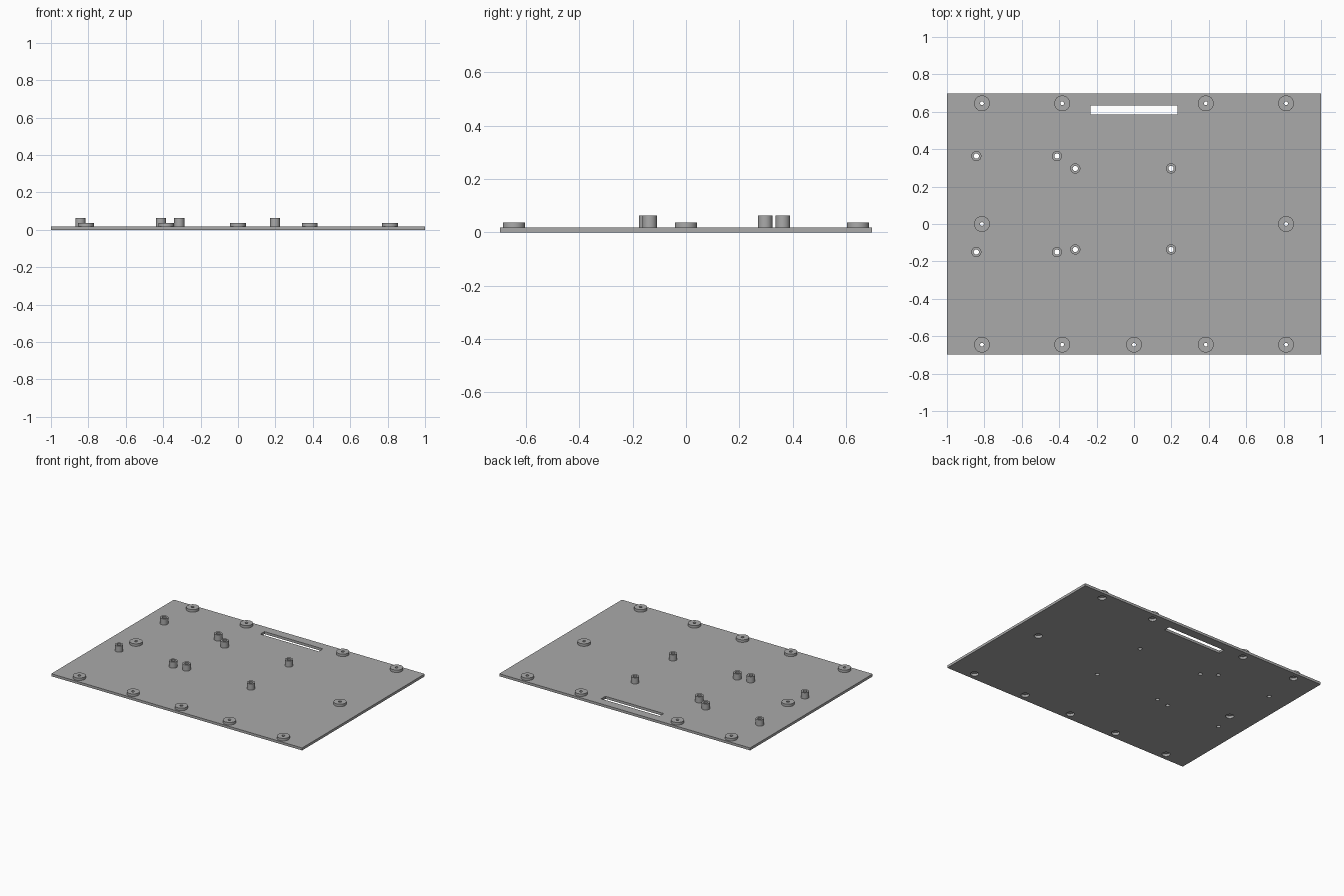
import bpy, bmesh, math
from mathutils import Matrix, Vector

cube = bpy.data.objects.get("Cube")
if cube:
    bpy.data.objects.remove(cube, do_unlink=True)

PLATE_TOP, PAD_TOP, POST_TOP = 0.018, 0.036, 0.062
PAD_R, PAD_HOLE, RECESS_R = 0.042, 0.010, 0.027
POST_R, POST_HOLE = 0.027, 0.014
SEGMENTS = 40

grey = bpy.data.materials.new("plain grey")
grey.use_nodes = True
colour = (0.4, 0.4, 0.4, 1)
grey.diffuse_color = colour
grey.node_tree.nodes["Principled BSDF"].inputs["Base Color"].default_value = colour


def make_object(name, bm):
    mesh = bpy.data.meshes.new(name)
    bmesh.ops.recalc_face_normals(bm, faces=bm.faces)
    bm.to_mesh(mesh)
    bm.free()
    mesh.materials.append(grey)
    obj = bpy.data.objects.new(name, mesh)
    bpy.context.collection.objects.link(obj)
    return obj


def shade(obj):
    bpy.ops.object.select_all(action='DESELECT')
    obj.select_set(True)
    bpy.context.view_layer.objects.active = obj
    bpy.ops.object.shade_smooth_by_angle(angle=math.radians(30))


def add_box(bm, size, centre):
    bmesh.ops.create_cube(bm, size=1, matrix=Matrix.Translation(centre)
                          @ Matrix.Diagonal((*size, 1)))


def add_cylinder(bm, x, y, radius):
    bmesh.ops.create_cone(bm, cap_ends=True, segments=SEGMENTS, radius1=radius,
                          radius2=radius, depth=0.1,
                          matrix=Matrix.Translation((x, y, 0)))


def tube(name, x, y, outer, inner, top):
    # spin a closed rectangular section into a hollow standoff
    bm = bmesh.new()
    section = [(inner, PLATE_TOP), (outer, PLATE_TOP), (outer, top), (inner, top)]
    rings = []
    for i in range(SEGMENTS):
        a = math.tau * i / SEGMENTS
        rings.append([bm.verts.new((r * math.cos(a), r * math.sin(a), z))
                      for r, z in section])
    for i, ring in enumerate(rings):
        nxt = rings[(i + 1) % SEGMENTS]
        for j in range(4):
            k = (j + 1) % 4
            bm.faces.new((ring[j], nxt[j], nxt[k], ring[k]))
    obj = make_object(name, bm)
    obj.location = Vector((x, y, 0))
    shade(obj)


# Layout of screw pads round the rim and of the two groups of four posts
pads = [(sx * x, sy * 0.645) for x in (0.813, 0.384) for sx in (-1, 1) for sy in (-1, 1)]
pads += [(-0.813, 0), (0.813, 0), (0, -0.645)]
posts = [(x, y) for x in (-0.843, -0.412) for y in (0.363, -0.15)]
posts += [(x, y) for x in (-0.314, 0.198) for y in (0.297, -0.136)]

# Base plate
bm = bmesh.new()
add_box(bm, (2, 1.396, PLATE_TOP), (0, 0, PLATE_TOP / 2))
plate = make_object("base_plate", bm)

# Cutter for the handle slot, screw recesses and post holes
bm = bmesh.new()
add_box(bm, (0.465, 0.048, 0.1), (0, 0.61, 0))
for x, y in pads:
    add_cylinder(bm, x, y, RECESS_R)
for x, y in posts:
    add_cylinder(bm, x, y, POST_HOLE)
cutter = make_object("plate_cutter", bm)
cutter.hide_render = True

cut = plate.modifiers.new("holes", 'BOOLEAN')
cut.operation = 'DIFFERENCE'
cut.solver = 'EXACT'
cut.object = cutter
shade(plate)
bpy.ops.object.modifier_move_to_index(modifier="holes", index=0)
bpy.ops.object.modifier_apply(modifier="holes")
bpy.data.objects.remove(cutter, do_unlink=True)
shade(plate)

# Low screw pads and tall mounting posts
for i, (x, y) in enumerate(pads):
    tube(f"screw_pad_{i + 1}", x, y, PAD_R, PAD_HOLE, PAD_TOP)
for i, (x, y) in enumerate(posts):
    tube(f"mounting_post_{i + 1}", x, y, POST_R, POST_HOLE, POST_TOP)
